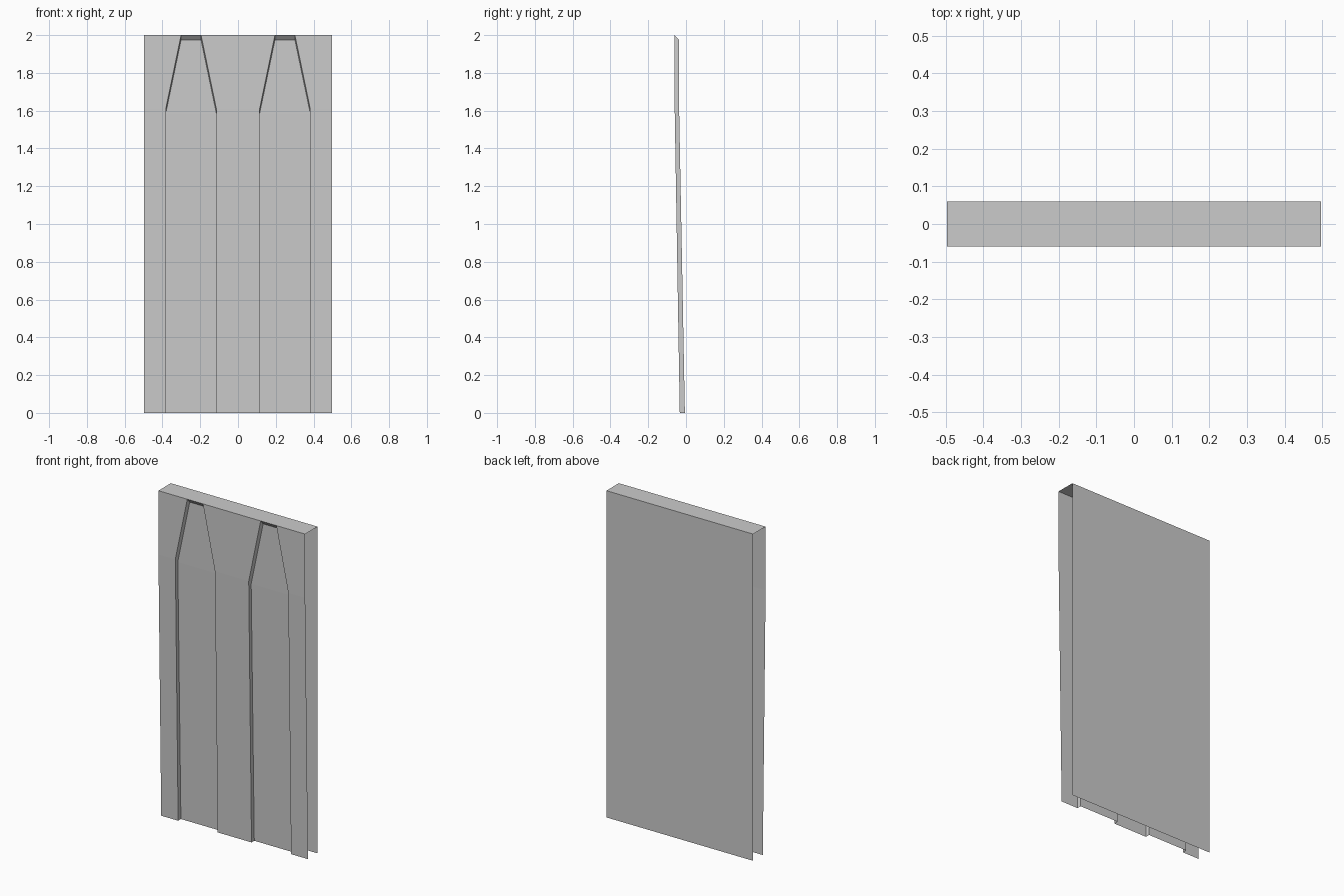
import bpy

if "Cube" in bpy.data.objects:
    bpy.data.objects.remove(bpy.data.objects["Cube"])

HALF_W, HALF_D, HEIGHT = 0.497, 0.06, 2.0
GROOVE_X = 0.2485
# levels: (z, front y, recess z, recess y, groove half width)
LEVELS = [
    (0.0, -0.033, 0.0, -0.006, 0.134),
    (1.61, -0.06, 1.585, -0.036, 0.134),
    (2.0, -0.06, 1.973, -0.036, 0.053),
]


def make_object(name, verts, faces):
    mesh = bpy.data.meshes.new(name)
    mesh.from_pydata(verts, [], faces)
    mesh.update()
    obj = bpy.data.objects.new(name, mesh)
    bpy.context.collection.objects.link(obj)
    return obj


def section(z, y, rz, ry, half):
    """One cross-section of the front sheet, left to right."""
    pts = [(-HALF_W, y, z)]
    for c in (-GROOVE_X, GROOVE_X):
        pts += [(c - half, y, z), (c - half, ry, rz),
                (c + half, ry, rz), (c + half, y, z)]
    return pts + [(HALF_W, y, z)]


# Leaning front sheet with two recessed channels
rows = [section(*lv) for lv in LEVELS]
n = len(rows[0])
verts = [p for row in rows for p in row]
faces = [(r * n + i, r * n + i + 1, (r + 1) * n + i + 1, (r + 1) * n + i)
         for r in range(len(rows) - 1) for i in range(n - 1)]

# Sloping caps closing the top of each channel
top = (len(rows) - 1) * n
for k in (1, 5):
    faces.append((top + k + 1, top + k + 2, top + k + 3, top + k))
make_object("front_panel", verts, faces)

# Flat top (ends and underside stay open)
make_object("top_cap",
            [(-HALF_W, -HALF_D, HEIGHT), (HALF_W, -HALF_D, HEIGHT),
             (HALF_W, HALF_D, HEIGHT), (-HALF_W, HALF_D, HEIGHT)],
            [(0, 1, 2, 3)])

# Upright back sheet
make_object("back_panel",
            [(HALF_W, HALF_D, 0), (-HALF_W, HALF_D, 0),
             (-HALF_W, HALF_D, HEIGHT), (HALF_W, HALF_D, HEIGHT)],
            [(0, 1, 2, 3)])
